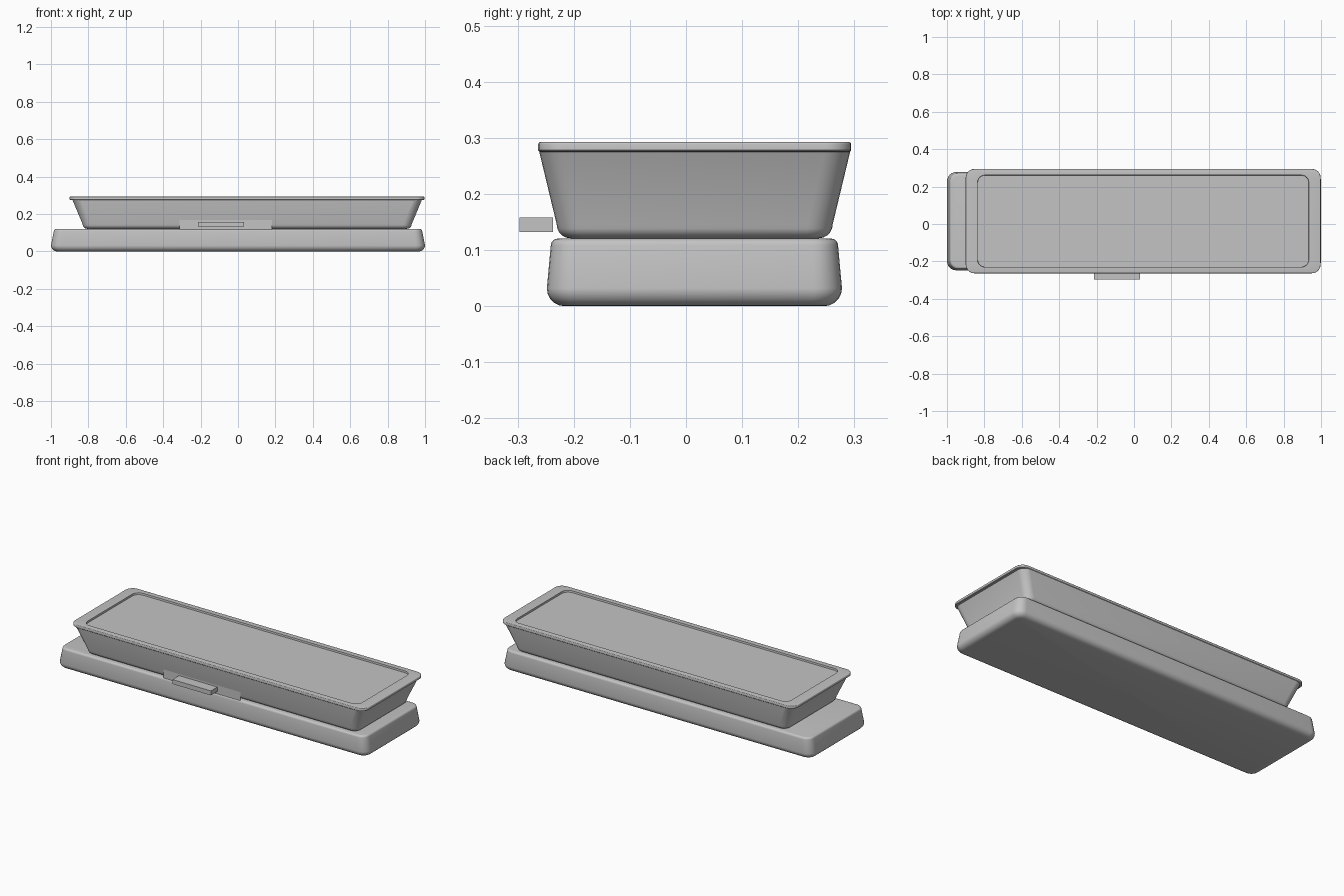
import bpy, bmesh, math

if "Cube" in bpy.data.objects:
    bpy.data.objects.remove(bpy.data.objects["Cube"], do_unlink=True)

grey = bpy.data.materials.new("light_grey")
grey.use_nodes = True
COLOUR = (0.55, 0.55, 0.55, 1)
grey.diffuse_color = COLOUR
grey.node_tree.nodes["Principled BSDF"].inputs["Base Color"].default_value = COLOUR


def finish(name, bm, smooth=True):
    bmesh.ops.recalc_face_normals(bm, faces=bm.faces)
    mesh = bpy.data.meshes.new(name)
    bm.to_mesh(mesh)
    bm.free()
    mesh.materials.append(grey)
    obj = bpy.data.objects.new(name, mesh)
    bpy.context.collection.objects.link(obj)
    if smooth:
        bpy.ops.object.select_all(action='DESELECT')
        obj.select_set(True)
        bpy.context.view_layer.objects.active = obj
        bpy.ops.object.shade_smooth_by_angle(angle=math.radians(35))
    return obj


def rounded_loft(name, centre, sections, steps=6):
    """Stack rounded rectangles (z, half_x, half_y, radius), capped at both ends."""
    bm = bmesh.new()
    rings = []
    for z, hx, hy, r in sections:
        ring = []
        for corner, (sx, sy) in enumerate(((1, 1), (-1, 1), (-1, -1), (1, -1))):
            for i in range(steps + 1):
                a = math.pi / 2 * (corner + i / steps)
                ring.append(bm.verts.new((centre[0] + sx * (hx - r) + r * math.cos(a),
                                          centre[1] + sy * (hy - r) + r * math.sin(a), z)))
        rings.append(ring)
    for low, high in zip(rings, rings[1:]):
        for i in range(len(low)):
            j = (i + 1) % len(low)
            bm.faces.new((low[i], low[j], high[j], high[i]))
    bm.faces.new(rings[0][::-1])
    bm.faces.new(rings[-1])
    return finish(name, bm)


def fillet(z, hx, hy, r, size, side, steps=5):
    """Rounded bottom (side=-1) or top (side=1) edge, ordered upwards."""
    out = []
    for i in range(steps + 1):
        a = math.pi / 2 * i / steps
        inset = size * (1 - math.cos(a))
        out.append((z + side * size * math.sin(a), hx - inset, hy - inset, r - inset * 0.7))
    return out if side > 0 else out[::-1]


# Base slab: generous lower rounding, narrow upper rounding
rounded_loft("base", (0, 0.015),
             fillet(0.032, 1.0, 0.263, 0.05, 0.032, -1)
             + fillet(0.108, 0.985, 0.256, 0.045, 0.0125, 1))

# Flared tray, turned-out rim and shallow recessed top panel
rounded_loft("tray", (0.049, 0.0155),
             fillet(0.146, 0.88, 0.246, 0.045, 0.025, -1)
             + [(0.275, 0.934, 0.277, 0.045)]
             + [(0.2755, 0.946, 0.277, 0.045), (0.278, 0.949, 0.279, 0.047)]
             + fillet(0.2885, 0.949, 0.279, 0.047, 0.004, 1, 3)
             + [(0.2925, 0.886, 0.246, 0.04), (0.282, 0.885, 0.245, 0.04)])

# Thin latch plate on the front
bm = bmesh.new()
bm.faces.new([bm.verts.new((x, -0.237, z)) for x, z in
              ((-0.314, 0.118), (0.183, 0.118), (0.183, 0.168), (-0.314, 0.168))])
finish("latch_plate", bm, False)

# Latch handle
bm = bmesh.new()
bmesh.ops.create_cube(bm, size=1)
bmesh.ops.scale(bm, vec=(0.248, 0.06, 0.026), verts=bm.verts)
bmesh.ops.translate(bm, vec=(-0.091, -0.267, 0.1455), verts=bm.verts)
finish("latch_handle", bm, False)
